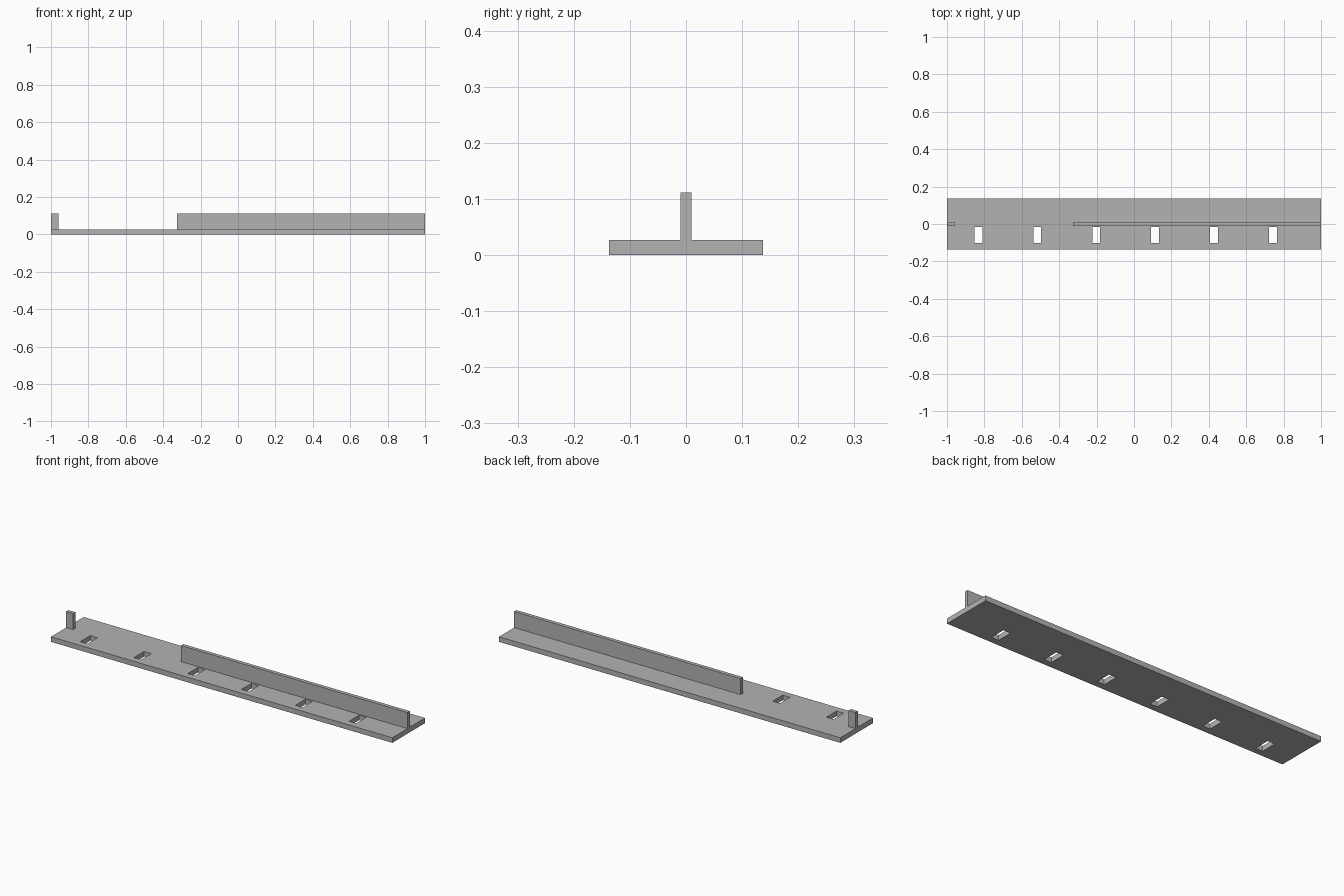
import bpy

cube = bpy.data.objects.get("Cube")
if cube:
    bpy.data.objects.remove(cube, do_unlink=True)

# Single grey finish
grey = bpy.data.materials.new("mid_grey")
grey.use_nodes = True
colour = (0.45, 0.45, 0.45, 1)
grey.diffuse_color = colour
grey.node_tree.nodes["Principled BSDF"].inputs["Base Color"].default_value = colour


def box(name, x, y, z):
    """Box spanning the given (min, max) ranges."""
    spans = (x, y, z)
    bpy.ops.mesh.primitive_cube_add(size=1, location=[sum(s) / 2 for s in spans])
    ob = bpy.context.object
    ob.name = name
    ob.scale = [s[1] - s[0] for s in spans]
    bpy.ops.object.transform_apply(location=False, rotation=False, scale=True)
    ob.data.materials.append(grey)
    return ob


PLATE_TOP = 0.027
WALL_TOP = 0.112
WALL_Y = (-0.01, 0.01)

# Flat base plate
base = box("base_plate", (-1, 1), (-0.137, 0.137), (0, PLATE_TOP))

# Row of rectangular slots through the front half of the plate
for i in range(6):
    x = -0.832 + i * 0.315
    cutter = box("slot_cutter", (x - 0.021, x + 0.021), (-0.102, -0.017), (-0.05, 0.08))
    cutter.hide_render = True
    cut = base.modifiers.new("slot", "BOOLEAN")
    cut.operation = "DIFFERENCE"
    cut.solver = "EXACT"
    cut.object = cutter
    bpy.context.view_layer.objects.active = base
    bpy.ops.object.modifier_apply(modifier=cut.name)
    bpy.data.objects.remove(cutter, do_unlink=True)

# Upright wall and small end post along the centre line
box("long_wall", (-0.327, 1), WALL_Y, (PLATE_TOP, WALL_TOP))
box("end_post", (-1, -0.96), WALL_Y, (PLATE_TOP, WALL_TOP))
